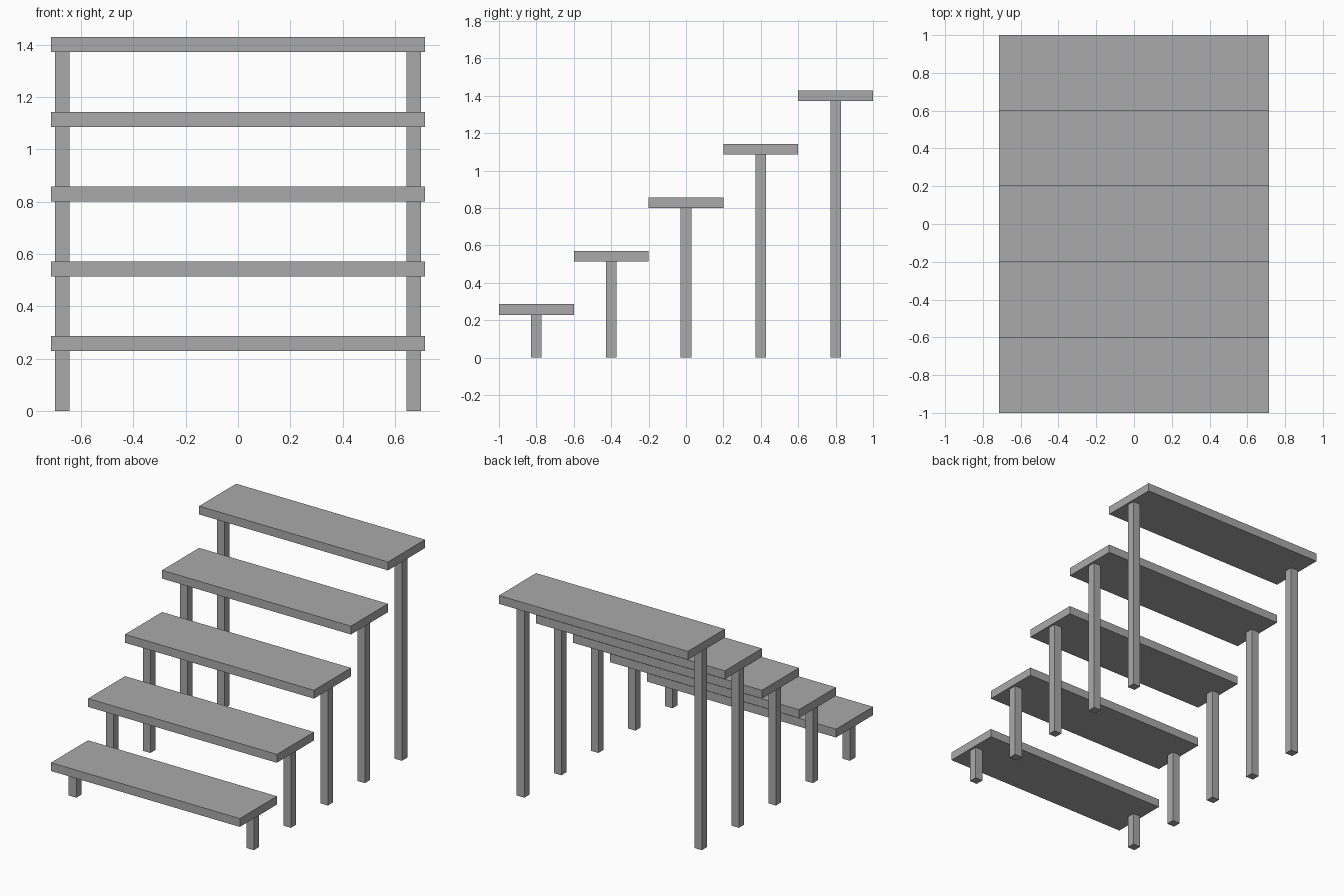
import bpy

# Remove the default cube only
old = bpy.data.objects.get("Cube")
if old:
    bpy.data.objects.remove(old, do_unlink=True)

GREY = (0.4, 0.4, 0.4, 1.0)
grey = bpy.data.materials.new("plain_grey")
grey.use_nodes = True
grey.diffuse_color = GREY
grey.node_tree.nodes["Principled BSDF"].inputs["Base Color"].default_value = GREY

UNIT = 2 / 7           # rise of one step
WIDTH = 5 * UNIT       # tread length along x
DEPTH = 0.4            # tread depth along y
THICK = UNIT / 5       # tread thickness and leg width
LEG_X = 2.35 * UNIT    # leg centre from the middle


def box(name, size, centre):
    """Add a flat-faced box with its size baked into the mesh."""
    bpy.ops.mesh.primitive_cube_add(size=1, location=centre)
    obj = bpy.context.object
    obj.name = obj.data.name = name
    obj.scale = size
    bpy.ops.object.transform_apply(location=False, rotation=False, scale=True)
    obj.data.materials.append(grey)
    return obj


# Five free-standing steps, each a tread on two square legs
for i in range(5):
    y = (i - 2) * DEPTH
    top = (i + 1) * UNIT
    leg_height = top - THICK
    box(f"tread_{i + 1}", (WIDTH, DEPTH, THICK), (0, y, top - THICK / 2))
    for side, sign in (("left", 1), ("right", -1)):
        box(f"{side}_leg_{i + 1}", (THICK, THICK, leg_height),
            (sign * LEG_X, y, leg_height / 2))
